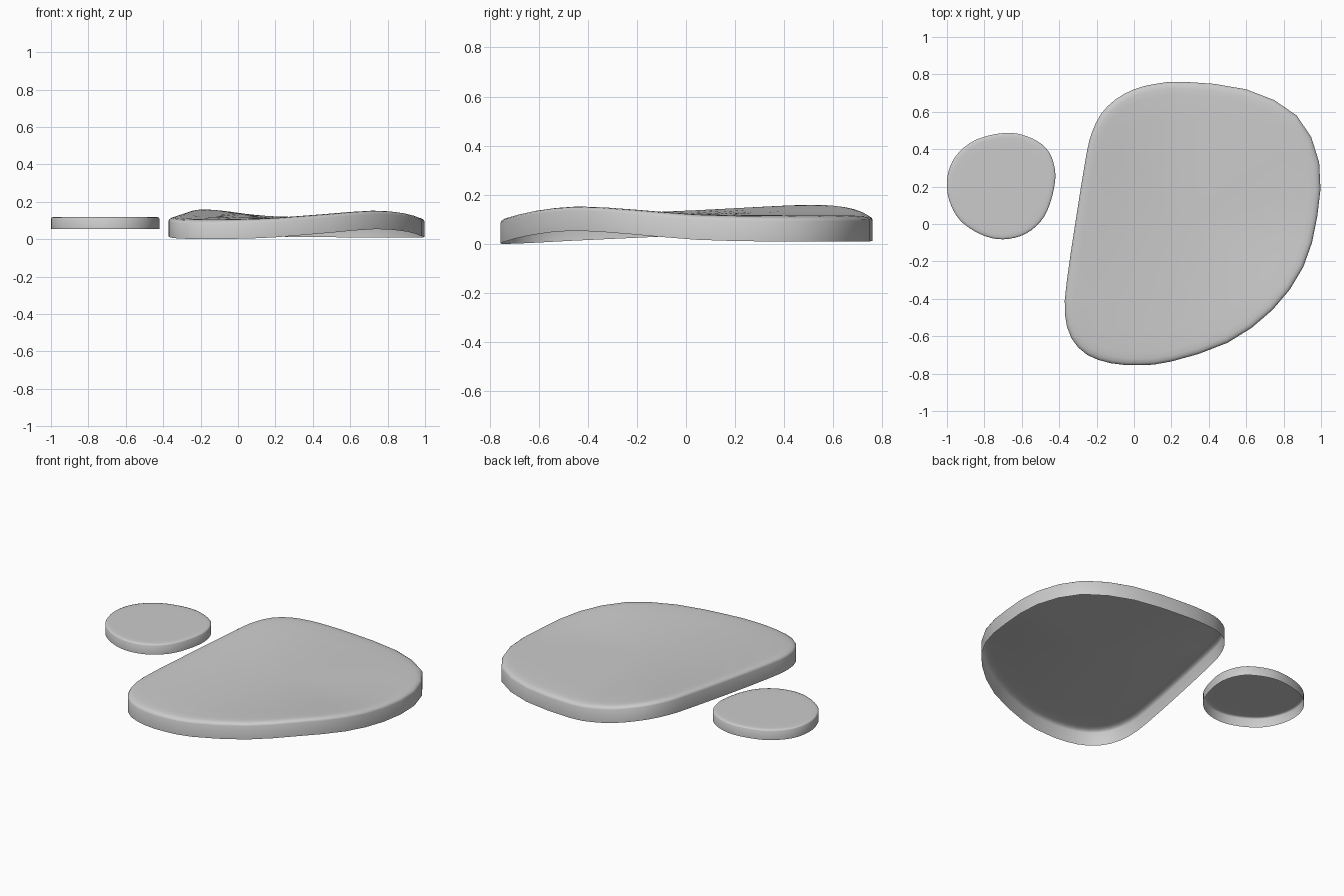
import bpy, bmesh
from mathutils import Vector

if "Cube" in bpy.data.objects:
    bpy.data.objects.remove(bpy.data.objects["Cube"])


def smooth_loop(pts, n):
    """Closed Catmull-Rom loop through pts, n steps per span."""
    out, k = [], len(pts)
    for i in range(k):
        a, b, c, d = (Vector(pts[(i + j) % k]) for j in (-1, 0, 1, 2))
        for s in range(n):
            t = s / n
            out.append(0.5 * (2 * b + (c - a) * t + (2 * a - 5 * b + 4 * c - d) * t * t
                              + (3 * b - a - 3 * c + d) * t ** 3))
    return out


def shell(name, rim, centre, edge):
    """Open-bottomed slab: a wall, a rounded shoulder and a softly warped top.
    rim gives the lower edge; edge lists (inset, height) rings."""
    bm = bmesh.new()
    c = Vector(centre)
    height = edge[-1][1]
    rings = [(1 - i, h) for i, h in edge] + [(s, height) for s in (0.75, 0.5, 0.25)]
    loops = []
    for s, h in rings:
        loop = []
        for p in rim:
            xy = c.lerp(p, s)
            z = c.z + (p.z - c.z) * s * s + h
            loop.append(bm.verts.new((xy.x, xy.y, z)))
        loops.append(loop)
    n = len(rim)
    for lo, hi in zip(loops, loops[1:]):
        for i in range(n):
            j = (i + 1) % n
            bm.faces.new((lo[j], lo[i], hi[i], hi[j]))
    tip = bm.verts.new((c.x, c.y, c.z + height))
    for i in range(n):
        bm.faces.new((loops[-1][(i + 1) % n], loops[-1][i], tip))
    me = bpy.data.meshes.new(name)
    bm.to_mesh(me)
    bm.free()
    ob = bpy.data.objects.new(name, me)
    bpy.context.collection.objects.link(ob)
    for f in me.polygons:
        f.use_smooth = True
    return ob


# Large warped slab (x, y, lower edge z), clockwise from the back
large = [(0.27, 0.76, 0.012), (0.60, 0.72, 0.010), (0.87, 0.58, 0.010), (0.99, 0.33, 0.010),
         (0.98, 0.04, 0.017), (0.905, -0.23, 0.040), (0.74, -0.46, 0.054), (0.50, -0.635, 0.035),
         (0.20, -0.735, 0.010), (0.03, -0.755, 0.003), (-0.12, -0.745, 0.0), (-0.25, -0.70, 0.001),
         (-0.335, -0.61, 0.005), (-0.37, -0.48, 0.012), (-0.36, -0.31, 0.020),
         (-0.31, 0.03, 0.036), (-0.255, 0.37, 0.055), (-0.225, 0.49, 0.060),
         (-0.175, 0.59, 0.060), (-0.10, 0.665, 0.052), (0.0, 0.72, 0.037), (0.12, 0.75, 0.022)]
shell("large_slab", smooth_loop(large, 2), (0.30, 0.0, 0.015),
      [(0, 0), (0, 0.083), (0.006, 0.091), (0.02, 0.098), (0.045, 0.102), (0.09, 0.104)])

# Small flat slab
small = [(-0.69, 0.487), (-0.57, 0.468), (-0.47, 0.405), (-0.424, 0.30), (-0.43, 0.18),
         (-0.48, 0.04), (-0.575, -0.05), (-0.70, -0.082), (-0.82, -0.055), (-0.93, 0.02),
         (-0.989, 0.13), (-0.998, 0.25), (-0.955, 0.36), (-0.85, 0.448)]
shell("small_slab", smooth_loop([(x, y, 0.055) for x, y in small], 4), (-0.71, 0.2, 0.055),
      [(0, 0), (0, 0.056), (0.01, 0.060), (0.04, 0.063), (0.1, 0.064)])
